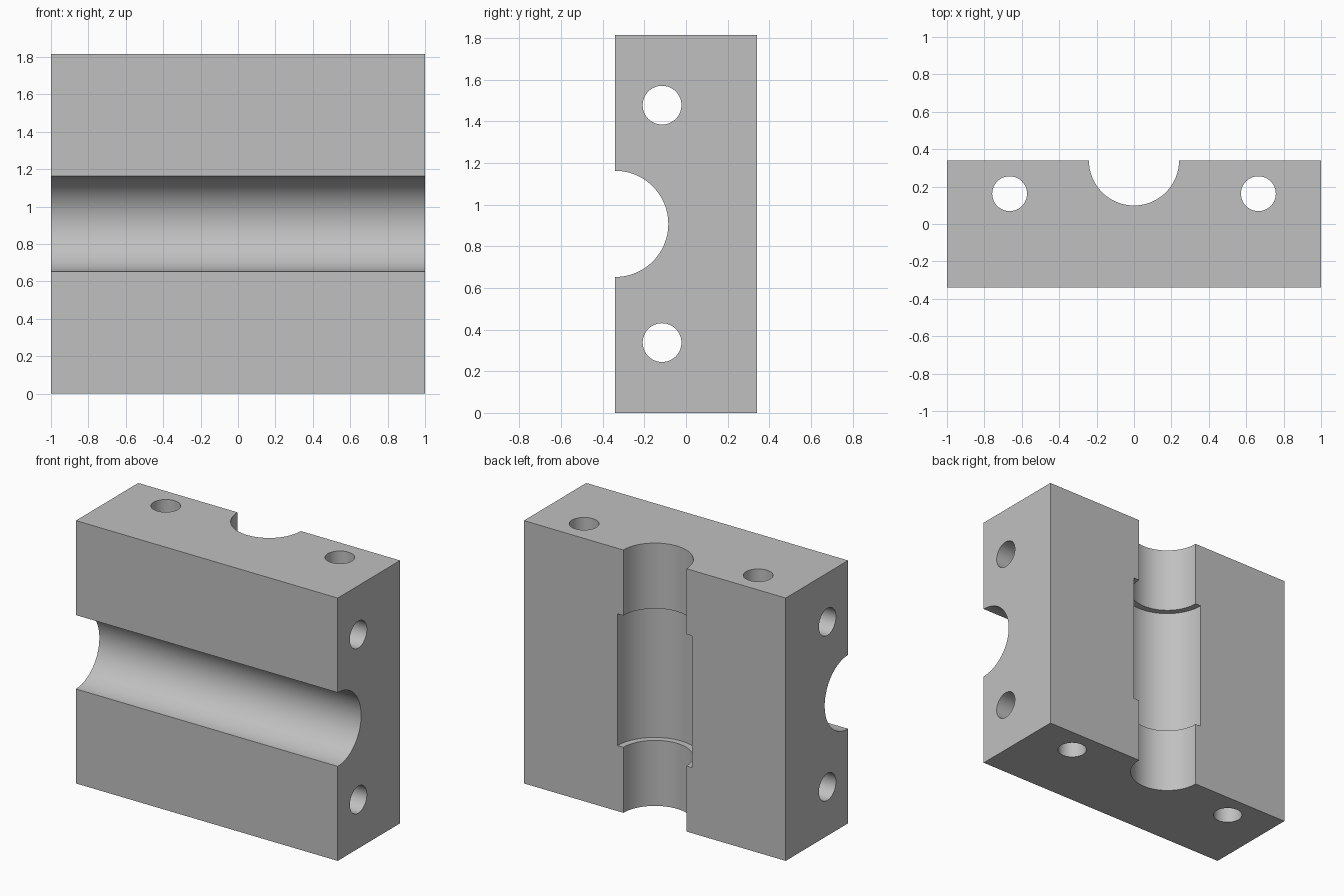
import bpy
import math

W, D, H = 2.0, 0.68, 1.815

cube = bpy.data.objects.get("Cube")
if cube:
    bpy.data.objects.remove(cube, do_unlink=True)

grey = bpy.data.materials.new("plain grey")
grey.use_nodes = True
colour = (0.53, 0.53, 0.53, 1)
grey.diffuse_color = colour
grey.node_tree.nodes["Principled BSDF"].inputs["Base Color"].default_value = colour

# Solid block
bpy.ops.mesh.primitive_cube_add(size=1, location=(0, 0, H / 2))
block = bpy.context.object
block.name = "clamp_block"
block.scale = (W, D, H)
bpy.ops.object.transform_apply(location=True, rotation=True, scale=True)
block.data.materials.append(grey)


def bore(name, radius, centre, length, axis):
    """Cut a round bore through the block along the x or z axis."""
    turn = (0, math.pi / 2, 0) if axis == "x" else (0, 0, 0)
    bpy.ops.mesh.primitive_cylinder_add(vertices=96, radius=radius, depth=length,
                                        location=centre, rotation=turn)
    cutter = bpy.context.object
    cutter.name = name
    cutter.hide_render = True
    cutter.data.materials.append(grey)
    bpy.context.view_layer.objects.active = block
    mod = block.modifiers.new(name, "BOOLEAN")
    mod.operation = "DIFFERENCE"
    mod.solver = "EXACT"
    mod.object = cutter
    bpy.ops.object.modifier_apply(modifier=mod.name)
    bpy.data.objects.remove(cutter, do_unlink=True)


# Front channel across, back channel upright with a wider middle
bore("front_channel", 0.255, (0, -D / 2, H / 2), W + 0.4, "x")
bore("back_channel", 0.241, (0, D / 2, H / 2), H + 0.4, "z")
bore("back_channel_recess", 0.285, (0, D / 2, H / 2), 0.91, "z")

# Bolt holes, one pair in each direction
for side in (-1, 1):
    bore("cross_hole", 0.093, (0, -0.115, H / 2 + side * 0.57), W + 0.4, "x")
    bore("upright_hole", 0.093, (side * 0.665, 0.162, H / 2), H + 0.4, "z")

# Smooth bores with sharp edges
bpy.ops.object.select_all(action="DESELECT")
block.select_set(True)
bpy.context.view_layer.objects.active = block
bpy.ops.object.shade_smooth_by_angle(angle=math.radians(30))
